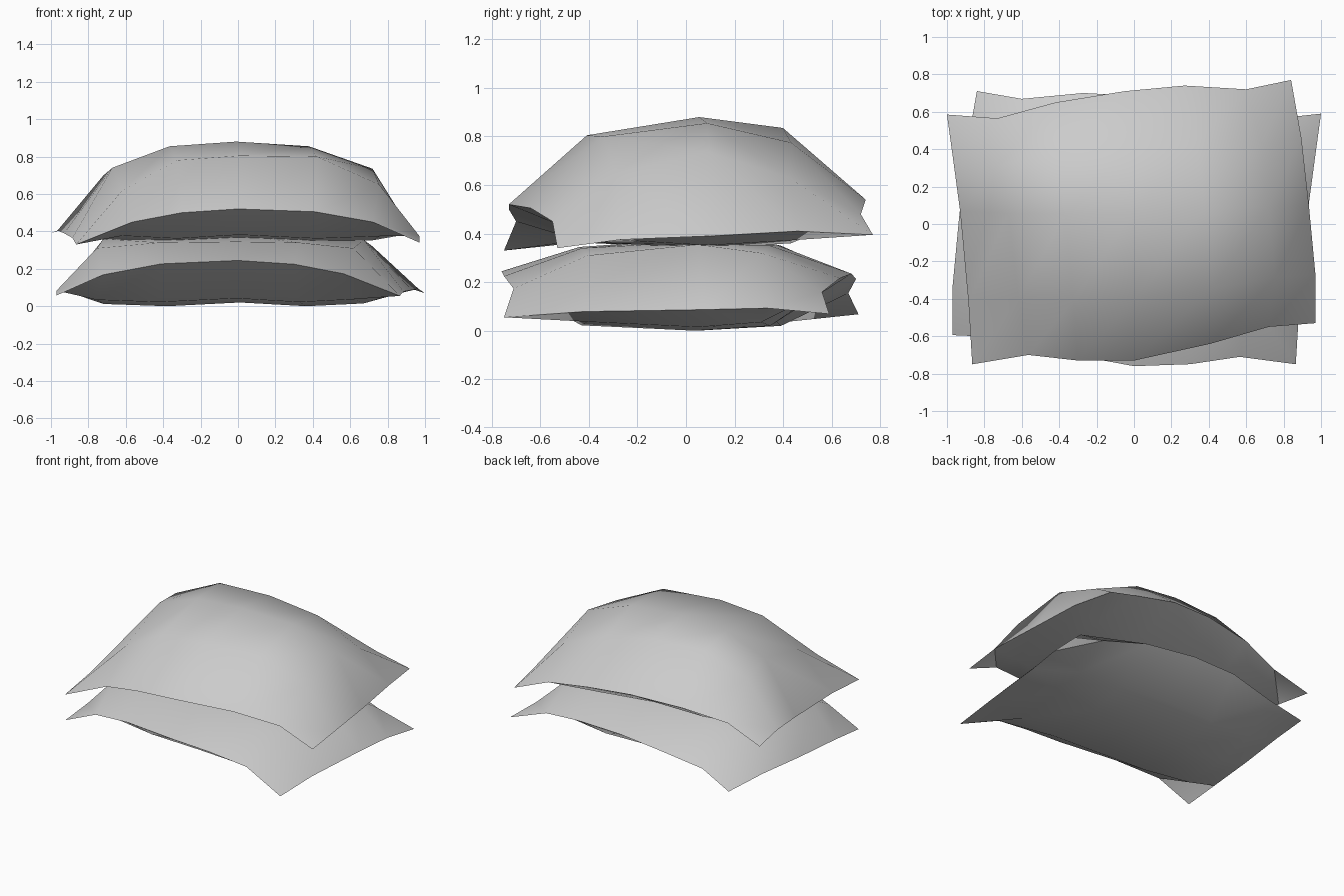
import bpy, bmesh
from mathutils import Vector

if "Cube" in bpy.data.objects:
    bpy.data.objects.remove(bpy.data.objects["Cube"])

# Seam outline of a pillow: 7 points across, 5 points deep
FRONT = [(-.865, -.75, .33), (-.565, -.70, .45), (-.3, -.73, .50), (0, -.73, .52),
         (.41, -.64, .505), (.72, -.55, .45), (.97, -.53, .34)]
BACK = [(-1, .585, .39), (-.73, .565, .48), (-.42, .65, .54), (-.05, .71, .56),
        (.27, .74, .54), (.60, .72, .48), (.84, .77, .395)]
LEFT = [FRONT[0], (-.885, -.42, .365), (-.93, .07, .39), (-.965, .33, .405), BACK[0]]
RIGHT = [FRONT[6], (.97, -.27, .375), (.935, .1, .39), (.895, .46, .41), BACK[6]]
U = [i / 6 for i in range(7)]
V = [0, .22, .49, .77, 1]


def patch(i, j):
    """Point of the surface spanned by the four seams."""
    u, v = U[i], V[j]
    f, b, l, r = (Vector(p) for p in (FRONT[i], BACK[i], LEFT[j], RIGHT[j]))
    c00, c10, c01, c11 = (Vector(p) for p in (FRONT[0], FRONT[6], BACK[0], BACK[6]))
    return (f * (1 - v) + b * v + l * (1 - u) + r * u
            - c00 * (1 - u) * (1 - v) - c10 * u * (1 - v) - c01 * (1 - u) * v - c11 * u * v)


def keep(p):
    return p


def mirror_down(p):
    """Opposite twist, levelled, one layer lower."""
    return Vector((-p.x, p.y - .03 - .035 * p.x, p.z - .28 - .045 * (p.y + .6) / 1.3))


def pillow(name, place, top, bottom, mat):
    bm = bmesh.new()
    grids = []
    seam = {}
    for heights in (top, bottom):
        grid = {}
        for i in range(7):
            for j in range(5):
                p = patch(i, j)
                if i in (0, 6) or j in (0, 4):
                    if (i, j) not in seam:
                        seam[i, j] = bm.verts.new(place(p))
                    grid[i, j] = seam[i, j]
                else:
                    p = place(p)
                    p.x *= 1.05
                    p.z = heights[j - 1][i - 1]
                    grid[i, j] = bm.verts.new(p)
        grids.append(grid)
    for grid in grids:
        for i in range(6):
            for j in range(4):
                bm.faces.new([grid[i, j], grid[i + 1, j], grid[i + 1, j + 1], grid[i, j + 1]])
    bmesh.ops.recalc_face_normals(bm, faces=bm.faces)
    mesh = bpy.data.meshes.new(name)
    bm.to_mesh(mesh)
    bm.free()
    mesh.materials.append(mat)
    obj = bpy.data.objects.new(name, mesh)
    bpy.context.collection.objects.link(obj)
    bpy.ops.object.select_all(action='DESELECT')
    obj.select_set(True)
    bpy.context.view_layer.objects.active = obj
    bpy.ops.object.shade_smooth_by_angle(angle=1.1)


def underside(base):
    """Almost flat belly, lowest in the middle row."""
    cols = (.015, 0, .02, 0, .012)
    return [[base + row + c for c in cols] for row in (.022, 0, .02)]


grey = bpy.data.materials.new("grey fabric")
grey.diffuse_color = (.6, .6, .6, 1)
grey.use_nodes = True
grey.node_tree.nodes["Principled BSDF"].inputs["Base Color"].default_value = grey.diffuse_color

# Plump pillow on top
pillow("upper_pillow", keep,
       [(.62, .78, .805, .80, .65), (.74, .855, .88, .855, .735), (.70, .84, .835, .775, .63)],
       underside(.34), grey)
# Squashed pillow below
pillow("lower_pillow", mirror_down,
       [(.31, .34, .345, .34, .31), (.355, .365, .378, .37, .36), (.32, .35, .355, .35, .32)],
       underside(0), grey)
